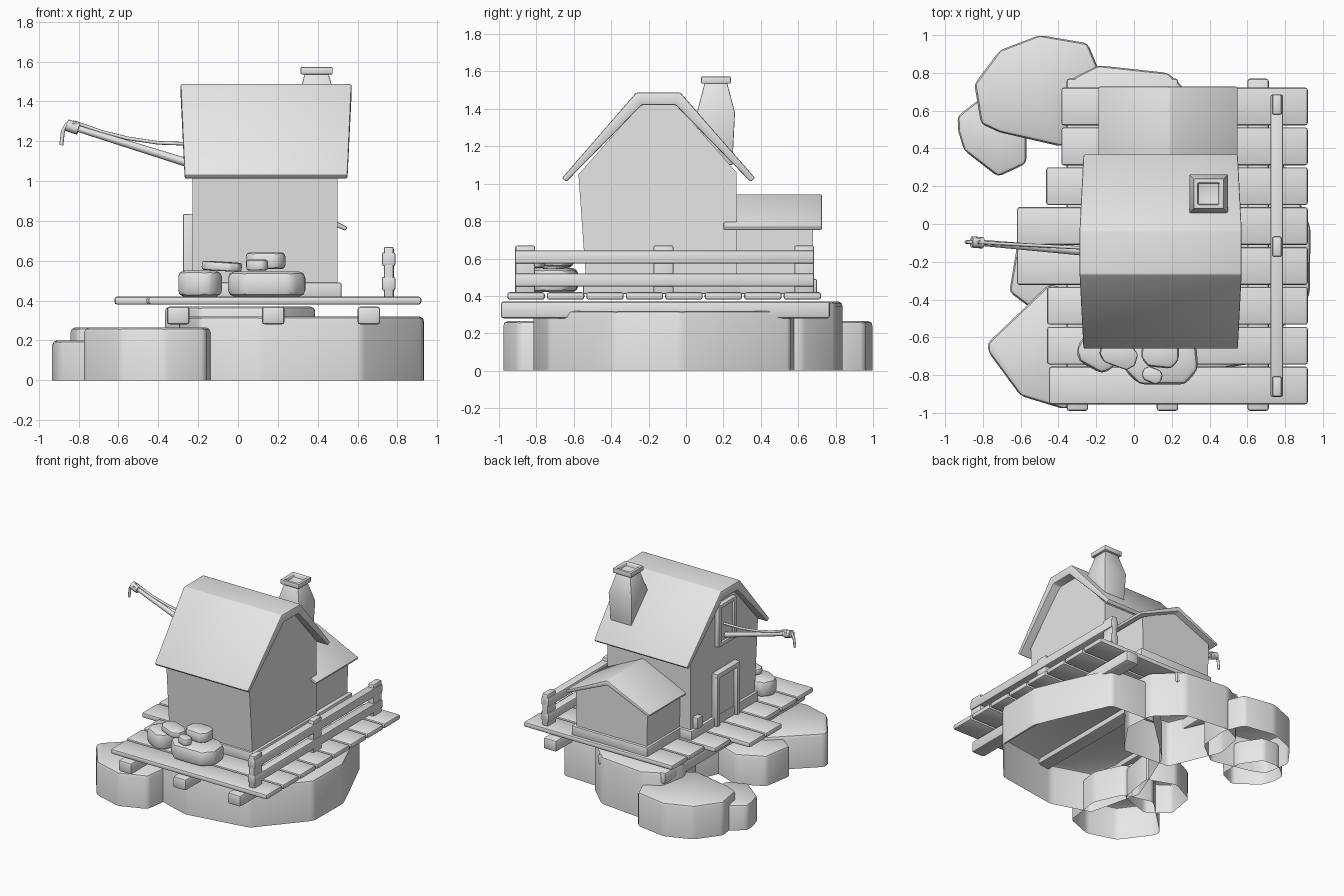
import bpy, bmesh, math
from mathutils import Matrix, Vector

cube = bpy.data.objects.get("Cube")
if cube:
    bpy.data.objects.remove(cube, do_unlink=True)

clay = bpy.data.materials.new("plain_grey")
clay.use_nodes = True
clay.diffuse_color = (0.8, 0.8, 0.8, 1)
clay.node_tree.nodes["Principled BSDF"].inputs["Base Color"].default_value = (0.8, 0.8, 0.8, 1)


def finish(name, bm, bevel=0.0, segments=2):
    """Bevel the sharp closed edges, then make a shaded object."""
    bmesh.ops.recalc_face_normals(bm, faces=bm.faces[:])
    if bevel:
        edges = [e for e in bm.edges if e.is_manifold and e.calc_face_angle() > 0.4]
        bmesh.ops.bevel(bm, geom=edges, offset=bevel, segments=segments,
                        profile=0.5, affect='EDGES', clamp_overlap=True)
    mesh = bpy.data.meshes.new(name)
    bm.to_mesh(mesh)
    bm.free()
    mesh.materials.append(clay)
    obj = bpy.data.objects.new(name, mesh)
    bpy.context.collection.objects.link(obj)
    bpy.ops.object.select_all(action='DESELECT')
    obj.select_set(True)
    bpy.context.view_layer.objects.active = obj
    bpy.ops.object.shade_smooth_by_angle(angle=math.radians(35))
    return obj


def box(name, x, y, z, bevel=0.008, turn=None):
    """Box from (low, high) ranges, optionally turned about its middle."""
    bm = bmesh.new()
    bmesh.ops.create_cube(bm, size=1)
    size = [r[1] - r[0] for r in (x, y, z)]
    mid = Vector([(r[0] + r[1]) / 2 for r in (x, y, z)])
    rot = turn if turn else Matrix()
    bmesh.ops.transform(bm, verts=bm.verts[:],
                        matrix=Matrix.Translation(mid) @ rot @ Matrix.Diagonal((*size, 1)))
    return finish(name, bm, bevel)


def prism(name, points, axis, low, high, bevel=0.0, open_base=False):
    """Extrude a flat outline along one axis."""
    place = {'x': lambda u, v, w: (w, u, v),
             'y': lambda u, v, w: (u, w, v),
             'z': lambda u, v, w: (u, v, w)}[axis]
    bm = bmesh.new()
    a = [bm.verts.new(place(u, v, low)) for u, v in points]
    b = [bm.verts.new(place(u, v, high)) for u, v in points]
    for i in range(len(points)):
        j = (i + 1) % len(points)
        bm.faces.new((a[i], a[j], b[j], b[i]))
    bm.faces.new(b)
    if not open_base:
        bm.faces.new(a)
    obj = finish(name, bm, bevel)
    if open_base:  # keep walls facing outward on the open shells
        bm = bmesh.new()
        bm.from_mesh(obj.data)
        if max(bm.faces, key=lambda f: f.calc_center_median().z).normal.z < 0:
            bmesh.ops.reverse_faces(bm, faces=bm.faces[:])
            bm.to_mesh(obj.data)
        bm.free()
    return obj


def tube(name, points, radii):
    """Round bar through a few points."""
    curve = bpy.data.curves.new(name, 'CURVE')
    curve.dimensions = '3D'
    curve.bevel_depth = 1
    curve.bevel_resolution = 2
    curve.use_fill_caps = True
    line = curve.splines.new('POLY')
    line.points.add(len(points) - 1)
    for p, co, r in zip(line.points, points, radii):
        p.co = (*co, 1)
        p.radius = r
    curve.materials.append(clay)
    obj = bpy.data.objects.new(name, curve)
    bpy.context.collection.objects.link(obj)


# Rock base: open shells with rounded tops
rocks = {
    "main_rock": (0.32, [(-0.2, -0.72), (0.11, -0.82), (0.62, -0.74), (0.93, -0.38), (0.935, -0.02),
                         (0.86, 0.16), (0.68, 0.56), (0.3, 0.58), (-0.1, 0.2), (-0.3, -0.3)]),
    "back_rock": (0.37, [(-0.37, 0.55), (-0.33, 0.77), (-0.19, 0.84), (0.18, 0.8), (0.37, 0.62),
                         (0.39, 0.4), (0.2, 0.12), (-0.2, 0.15)]),
    "front_rock": (0.265, [(-0.45, -0.32), (-0.775, -0.63), (-0.77, -0.68), (-0.6, -0.91),
                           (-0.37, -0.98), (-0.16, -0.9), (-0.12, -0.6), (-0.22, -0.38)]),
    "large_shore_rock": (0.265, [(-0.5, 1.0), (-0.245, 0.957), (-0.18, 0.8), (-0.2, 0.55),
                                 (-0.385, 0.41), (-0.71, 0.485), (-0.81, 0.53), (-0.845, 0.74), (-0.71, 0.92)]),
    "small_shore_rock": (0.2, [(-0.935, 0.57), (-0.93, 0.49), (-0.9, 0.39), (-0.72, 0.25),
                               (-0.57, 0.32), (-0.57, 0.5), (-0.68, 0.66), (-0.82, 0.66)]),
    "side_rock": (0.24, [(-0.62, -0.12), (-0.66, -0.36), (-0.5, -0.48), (-0.25, -0.4),
                         (-0.2, -0.1), (-0.42, -0.02)]),
}
for name, (top, outline) in rocks.items():
    prism(name, outline, 'z', 0, top, 0.025, open_base=True)

# Deck: joists and planks of uneven length
for i, x in enumerate((-0.3, 0.177, 0.657)):
    box(f"joist_{i + 1}", (x - 0.057, x + 0.057), (-0.99, 0.77), (0.28, 0.37), 0.015)
for i, left in enumerate((-0.45, -0.46, -0.46, -0.62, -0.62, -0.465, -0.385, -0.385)):
    y = -0.955 + i * 0.211
    box(f"plank_{i + 1}", (left, 0.92), (y, y + 0.2), (0.38, 0.42), 0.013)

# Fence
for i, y in enumerate((-0.86, -0.12, 0.632)):
    box(f"fence_post_{i + 1}", (0.732, 0.782), (y - 0.053, y + 0.053), (0.41, 0.67), 0.01)
for name, z in (("lower_rail", 0.45), ("upper_rail", 0.573)):
    box(name, (0.723, 0.79), (-0.915, 0.685), (z, z + 0.07), 0.01)

# House body and foundations
box("house_foundation", (-0.25, 0.52), (-0.55, 0.29), (0.41, 0.49))
box("annex_foundation", (-0.15, 0.515), (0.25, 0.7), (0.41, 0.49))
prism("house_walls", [(-0.53, 0.42), (-0.575, 1.05), (-0.237, 1.43), (-0.055, 1.43), (0.27, 1.06), (0.27, 0.42)],
      'x', -0.228, 0.5)
roof = prism("house_roof", [(-0.663, 1.03), (-0.267, 1.487), (-0.03, 1.487), (0.37, 1.03), (0.345, 1.01),
                            (-0.055, 1.42), (-0.237, 1.42), (-0.64, 1.01)], 'x', -0.268, 0.55, 0.008)
for v in roof.data.vertices:  # ridge flares outward
    if v.co.z > 1.4:
        v.co.x += math.copysign(0.02, v.co.x - 0.14)

# Annex
prism("annex_walls", [(-0.13, 0.42), (-0.14, 0.765), (0.185, 0.915), (0.49, 0.765), (0.48, 0.42)], 'y', 0.2, 0.68)
prism("annex_roof", [(-0.19, 0.77), (0.185, 0.945), (0.55, 0.77), (0.54, 0.75), (0.185, 0.905), (-0.18, 0.75)],
      'y', 0.2, 0.727, 0.008)


# Chimney: square section turned around a profile, with a sunken top
def square_stack(name, cx, cy, rings):
    bm = bmesh.new()
    loops = [[bm.verts.new((cx + sx * h, cy + sy * h, z))
              for sx, sy in ((-1, -1), (1, -1), (1, 1), (-1, 1))] for z, h in rings]
    for a, b in zip(loops, loops[1:]):
        for i in range(4):
            j = (i + 1) % 4
            bm.faces.new((a[i], a[j], b[j], b[i]))
    bm.faces.new(loops[0])
    bm.faces.new(loops[-1])
    finish(name, bm, 0.006)


square_stack("chimney", 0.395, 0.16, [(1.1, 0.088), (1.38, 0.102), (1.54, 0.06)])
square_stack("chimney_cap", 0.395, 0.16, [(1.535, 0.08), (1.573, 0.08), (1.573, 0.058), (1.545, 0.055)])


# Door and loft hatch on the side wall
def framed_panel(name, y, z, depth, rim):
    box(name + "_panel", (-0.245, -0.2), y, z, 0)
    for part, ry, rz in (("left", (y[0], y[0] + rim), z), ("right", (y[1] - rim, y[1]), z),
                         ("top", y, (z[1] - rim, z[1]))):
        box(f"{name}_frame_{part}", (-0.228 - depth, -0.2), ry, rz, 0.006)


framed_panel("door", (-0.29, 0.0), (0.42, 0.835), 0.047, 0.04)
framed_panel("hatch", (-0.26, -0.04), (1.03, 1.36), 0.035, 0.03)
box("hatch_sill", (-0.263, -0.2), (-0.26, -0.04), (1.03, 1.06), 0.006)
box("wall_block", (-0.27, -0.2), (0.17, 0.24), (0.49, 0.58), 0.008)

# Hoist boom with rope
tube("boom", [(-0.2, -0.152, 1.075), (-0.84, -0.097, 1.275)], [0.022, 0.016])
tube("boom_collar", [(-0.8, -0.1, 1.262), (-0.86, -0.095, 1.281)], [0.03, 0.03])
tube("boom_pin", [(-0.825, -0.125, 1.275), (-0.825, -0.07, 1.275)], [0.016, 0.016])
tube("stay_rope", [(-0.2, -0.13, 1.185), (-0.4, -0.12, 1.192), (-0.55, -0.112, 1.214),
                   (-0.68, -0.105, 1.246), (-0.82, -0.097, 1.295)], [0.009] * 5)
tube("hanging_rope", [(-0.82, -0.097, 1.295), (-0.86, -0.096, 1.285), (-0.879, -0.096, 1.25),
                      (-0.887, -0.096, 1.18)], [0.01] * 4)


# Boulders by the front wall
def boulder(name, centre, size, spin=0, tilt=0):
    bm = bmesh.new()
    shape = [(-1, -0.45), (-0.6, -1), (0.65, -1), (1, -0.4), (0.95, 0.55), (0.5, 1), (-0.65, 0.95), (-1, 0.4)]
    rings = [[bm.verts.new((u, v, z)) for u, v in shape] for z in (-1, 1)]
    for i in range(8):
        j = (i + 1) % 8
        bm.faces.new((rings[0][i], rings[0][j], rings[1][j], rings[1][i]))
    for ring in rings:
        bm.faces.new(ring)
    turn = Matrix.Rotation(spin, 4, 'Z') @ Matrix.Rotation(tilt, 4, 'Y')
    bmesh.ops.transform(bm, verts=bm.verts[:], matrix=Matrix.Translation(centre) @ turn
                        @ Matrix.Diagonal((*[s / 2 for s in size], 1)))
    finish(name, bm, min(size) * 0.25)


boulder("boulder_left", (-0.19, -0.68, 0.485), (0.22, 0.18, 0.13), -0.5)
boulder("boulder_right", (0.145, -0.715, 0.483), (0.39, 0.27, 0.125))
boulder("flat_stone", (-0.08, -0.69, 0.572), (0.2, 0.13, 0.045), -0.35, 0.06)
boulder("top_stone", (0.14, -0.68, 0.6), (0.2, 0.16, 0.085), -0.1)
boulder("little_stone", (0.097, -0.8, 0.578), (0.11, 0.08, 0.055), -0.4)
